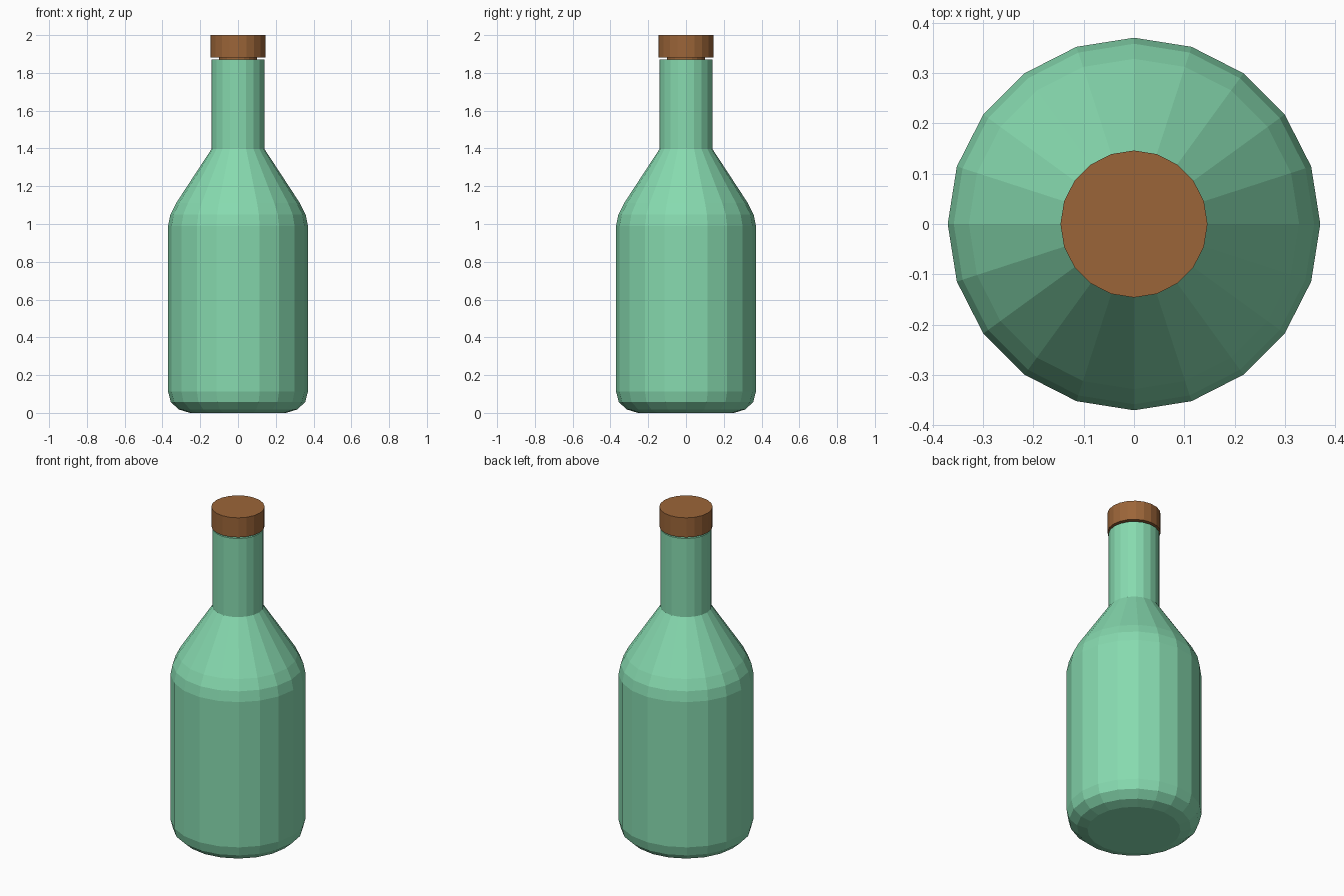
import bpy, bmesh
from math import cos, sin, tau

if "Cube" in bpy.data.objects:
    bpy.data.objects.remove(bpy.data.objects["Cube"])

SIDES = 20


def lathe(name, profile, color):
    """Revolve (radius, z) points into a flat-shaded solid capped at both ends."""
    bm = bmesh.new()
    rings = [[bm.verts.new((r * cos(tau * i / SIDES), r * sin(tau * i / SIDES), z))
              for i in range(SIDES)] for r, z in profile]
    for low, high in zip(rings, rings[1:]):
        for i in range(SIDES):
            j = (i + 1) % SIDES
            bm.faces.new((low[i], low[j], high[j], high[i]))
    bm.faces.new(rings[0][::-1])
    bm.faces.new(rings[-1])
    mesh = bpy.data.meshes.new(name)
    bm.to_mesh(mesh)
    bm.free()
    mat = bpy.data.materials.new(name + "_color")
    mat.diffuse_color = (*color, 1)
    mat.use_nodes = True
    mat.node_tree.nodes["Principled BSDF"].inputs["Base Color"].default_value = mat.diffuse_color
    mesh.materials.append(mat)
    obj = bpy.data.objects.new(name, mesh)
    bpy.context.collection.objects.link(obj)
    return obj


# Glass bottle: rounded base, straight body, rounded shoulder, narrow neck
lathe("bottle", [(0.255, 0), (0.313, 0.018), (0.356, 0.057), (0.37, 0.112),
                 (0.37, 0.99), (0.358, 1.05), (0.328, 1.11),
                 (0.14, 1.397), (0.14, 1.872)], (0.24, 0.70, 0.43))

# Stopper: wide cap on a narrower plug that sits in the neck
lathe("stopper", [(0.10, 1.75), (0.10, 1.882), (0.146, 1.882), (0.146, 2.0)],
      (0.33, 0.13, 0.04))
